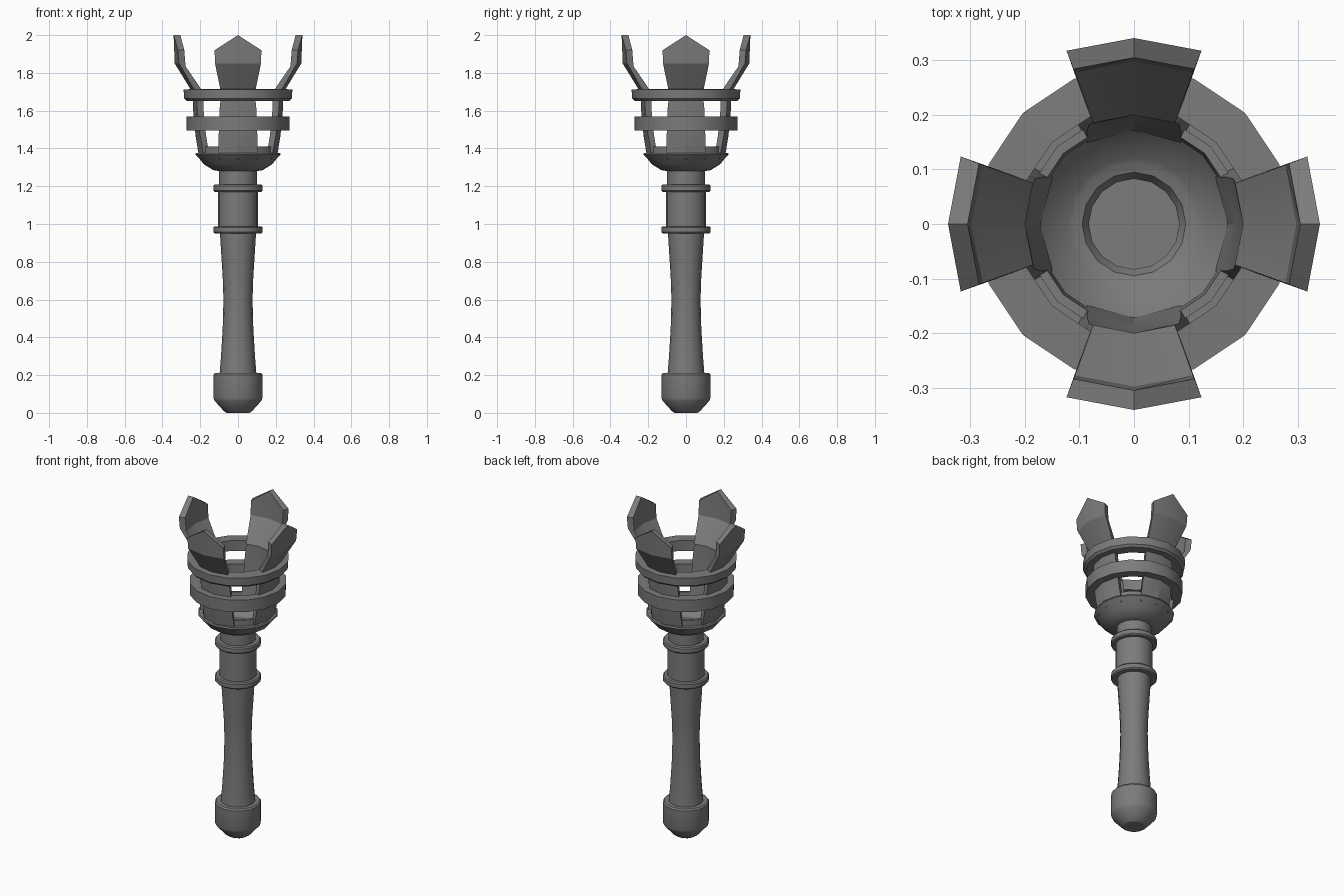
import bpy, bmesh, math

if "Cube" in bpy.data.objects:
    bpy.data.objects.remove(bpy.data.objects["Cube"])

SIDES = 16
iron = bpy.data.materials.new("dark_grey_iron")
iron.diffuse_color = (0.2, 0.2, 0.2, 1)
iron.use_nodes = True
iron.node_tree.nodes["Principled BSDF"].inputs["Base Color"].default_value = iron.diffuse_color


def finish(name, bm):
    bmesh.ops.recalc_face_normals(bm, faces=bm.faces)
    me = bpy.data.meshes.new(name)
    bm.to_mesh(me)
    bm.free()
    me.materials.append(iron)
    ob = bpy.data.objects.new(name, me)
    bpy.context.collection.objects.link(ob)
    bpy.ops.object.select_all(action='DESELECT')
    ob.select_set(True)
    bpy.context.view_layer.objects.active = ob
    bpy.ops.object.shade_smooth_by_angle(angle=math.radians(28))
    return ob


def lathe(name, profile, closed=False):
    """Spin (radius, z) points; open profiles get capped ends."""
    bm = bmesh.new()
    rows = [[bm.verts.new((r * math.cos(2 * math.pi * i / SIDES),
                           r * math.sin(2 * math.pi * i / SIDES), z))
             for i in range(SIDES)] for r, z in profile]
    pairs = list(zip(rows, rows[1:]))
    if closed:
        pairs.append((rows[-1], rows[0]))
    else:
        bm.faces.new(rows[0])
        bm.faces.new(rows[-1])
    for a, b in pairs:
        for i in range(SIDES):
            j = (i + 1) % SIDES
            bm.faces.new((a[i], a[j], b[j], b[i]))
    return finish(name, bm)


# Handle parts
lathe("pommel", [(0.06, 0), (0.075, 0.01), (0.125, 0.065), (0.13, 0.08),
                 (0.13, 0.2), (0.123, 0.21), (0.09, 0.21)])
lathe("grip", [(0.098, 0.2), (0.09, 0.3), (0.081, 0.45), (0.077, 0.6),
               (0.081, 0.72), (0.088, 0.83), (0.096, 0.96)])
lathe("upper_shaft", [(0.105, 0.97), (0.105, 1.18)])
for name, z in (("lower_collar", 0.95), ("upper_collar", 1.17)):
    lathe(name, [(0.1, z), (0.124, z), (0.13, z + 0.007), (0.13, z + 0.031),
                 (0.124, z + 0.038), (0.1, z + 0.038)])

# Neck and hollow bowl, with a socket floor inside
lathe("bowl", [(0.1, 1.19), (0.1, 1.28), (0.13, 1.285), (0.18, 1.315),
               (0.212, 1.355), (0.226, 1.368), (0.222, 1.376), (0.195, 1.376),
               (0.165, 1.335), (0.122, 1.3), (0.112, 1.295), (0.095, 1.29),
               (0.083, 1.27), (0.083, 1.21)])

# Cage rings
lathe("bowl_inner_rim", [(0.178, 1.36), (0.2, 1.36), (0.2, 1.41),
                         (0.183, 1.41)], True)
lathe("middle_ring", [(0.215, 1.495), (0.272, 1.495), (0.274, 1.57),
                      (0.215, 1.57)], True)
lathe("top_ring", [(0.212, 1.652), (0.272, 1.652), (0.285, 1.665),
                   (0.288, 1.712), (0.212, 1.716)], True)

# Prongs: outer radius, inner radius, half angle, outer/inner centre z, side z drop
PRONG = [(0.205, 0.172, 30, 1.345, 1.345, 0),
         (0.225, 0.19, 27, 1.47, 1.47, 0),
         (0.237, 0.2, 24.5, 1.60, 1.60, 0),
         (0.237, 0.2, 22, 1.69, 1.70, 0),
         (0.335, 0.298, 21.3, 1.85, 1.835, 0),
         (0.341, 0.305, 21.3, 2.0, 2.0, 0.08)]
for k, side in enumerate(("right", "back", "left", "front")):
    bm = bmesh.new()
    rows = []
    for ro, ri, half, zo, zi, drop in PRONG:
        row = []
        for r, z, order in ((ro, zo, (-1, 0, 1)), (ri, zi, (1, 0, -1))):
            for s in order:
                a = math.radians(90 * k + s * half)
                row.append(bm.verts.new((r * math.cos(a), r * math.sin(a),
                                         z - drop * abs(s))))
        rows.append(row)
    for a, b in zip(rows, rows[1:]):
        for i in range(6):
            j = (i + 1) % 6
            bm.faces.new((a[i], a[j], b[j], b[i]))
    for row in (rows[0], rows[-1]):
        bm.faces.new((row[0], row[1], row[4], row[5]))
        bm.faces.new((row[1], row[2], row[3], row[4]))
    finish(side + "_prong", bm)
